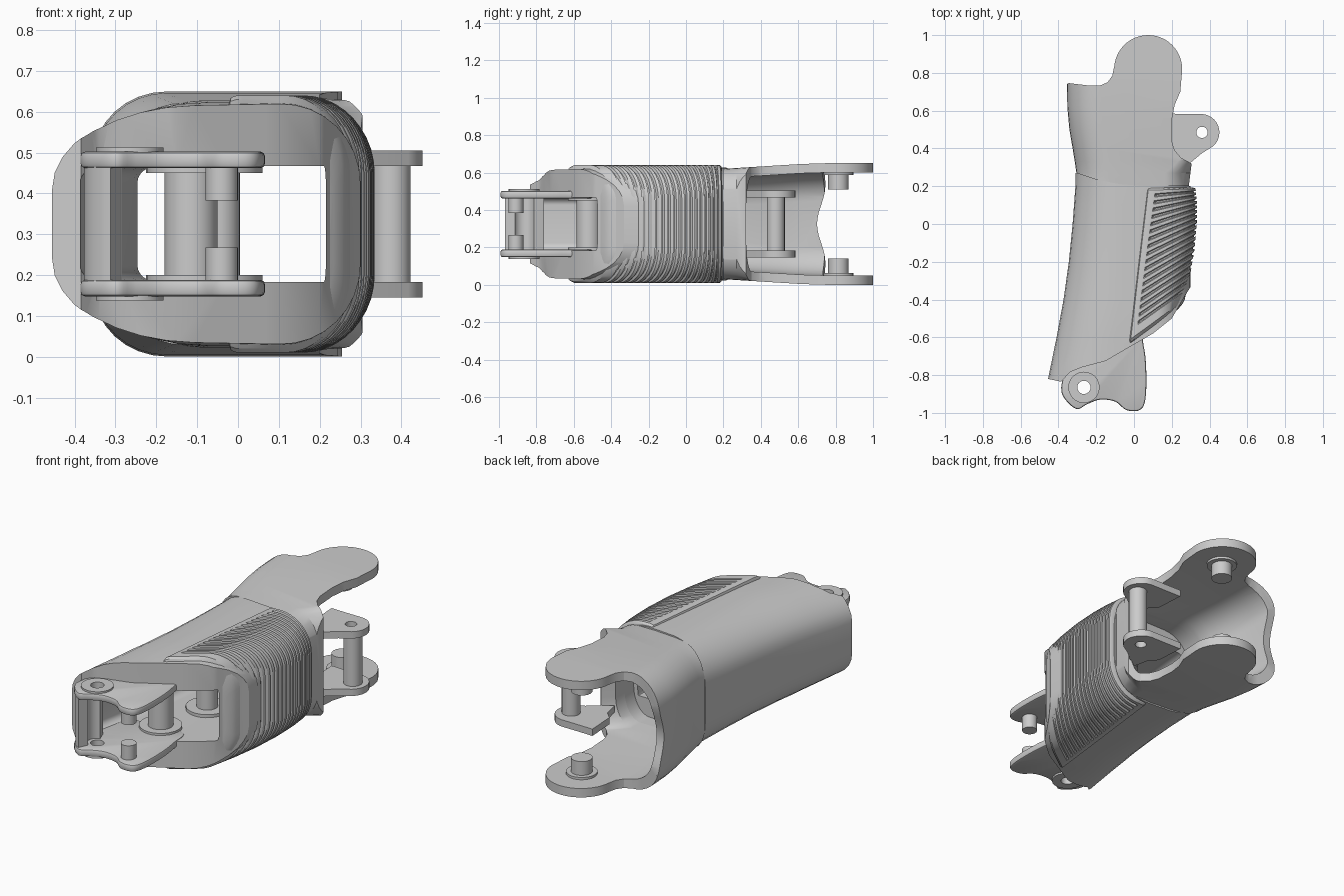
import bpy, bmesh
from math import sin, cos, pi, radians, hypot

if "Cube" in bpy.data.objects:
    bpy.data.objects.remove(bpy.data.objects["Cube"])

H = 0.65  # total height; everything mirrors about H / 2


def lerp_table(tab, v):
    if v <= tab[0][0]:
        return tab[0][1]
    for (a, p), (b, q) in zip(tab, tab[1:]):
        if v <= b:
            return p + (q - p) * (v - a) / (b - a)
    return tab[-1][1]


def spline(pts, n=5):
    out, m = [], len(pts)
    for i in range(m):
        p = [pts[(i + k) % m] for k in (-1, 0, 1, 2)]
        for s in range(n):
            t = s / n
            out.append(tuple(0.5 * (2 * b + (c - a) * t + (2 * a - 5 * b + 4 * c - d) * t * t
                                    + (3 * b - a - 3 * c + d) * t ** 3) for a, b, c, d in zip(*p)))
    return out


def arc(cx, cy, r, a0, a1, n=16):
    return [(cx + r * cos(radians(a0 + (a1 - a0) * i / n)),
             cy + r * sin(radians(a0 + (a1 - a0) * i / n))) for i in range(n + 1)]


def loft(name, rings):
    bm = bmesh.new()
    vs = [[bm.verts.new(p) for p in r] for r in rings]
    n = len(rings[0])
    for a, b in zip(vs, vs[1:]):
        for i in range(n):
            bm.faces.new((a[i], a[(i + 1) % n], b[(i + 1) % n], b[i]))
    bm.faces.new(vs[0])
    bm.faces.new(vs[-1])
    bmesh.ops.recalc_face_normals(bm, faces=bm.faces)
    me = bpy.data.meshes.new(name)
    bm.to_mesh(me)
    bm.free()
    ob = bpy.data.objects.new(name, me)
    bpy.context.collection.objects.link(ob)
    return ob


def prism(name, pts, z0, z1):
    return loft(name, [[(x, y, z) for x, y in pts] for z in (z0, z1)])


def disc(name, x, y, r, z0, z1):
    return prism(name, arc(x, y, r, 0, 345, 23), z0, z1)


def boolean(ob, cutter, op='DIFFERENCE'):
    m = ob.modifiers.new('cut', 'BOOLEAN')
    m.object, m.operation, m.solver = cutter, op, 'EXACT'
    bpy.context.view_layer.objects.active = ob
    bpy.ops.object.modifier_apply(modifier=m.name)


def section(y, x0, x1, z0, rl, rr, rz):
    """Rounded rectangle in x-z with separate left and right corner radii."""
    z1, pts = H - z0, []
    for cx, cz, rx, a in ((x1 - rr, z1 - rz, rr, 0), (x0 + rl, z1 - rz, rl, 90),
                          (x0 + rl, z0 + rz, rl, 180), (x1 - rr, z0 + rz, rr, 270)):
        for i in range(9):
            t = radians(a + i * 11.25)
            pts.append((cx + rx * cos(t), y, cz + rz * sin(t)))
    return pts


LEFT = [(-0.9, -0.475), (-0.82, -0.455), (-0.6, -0.41), (-0.4, -0.373), (-0.2, -0.345), (0, -0.325),
        (0.27, -0.305), (0.36, -0.318), (0.5, -0.342), (0.62, -0.353), (0.75, -0.355)]
left = lambda y: lerp_table(LEFT, y)

# Cavities: narrow front channel and wide rear opening
YS = [-1.05, -0.82, -0.6, -0.4, -0.2, 0, 0.16]
channel = loft('channel_cutter', [section(y, left(y) + 0.07, 0.215, 0.183, 0.05, 0.005, 0.04) for y in YS])
RIGHT = [(0.2, 0.30), (0.3, 0.31), (0.42, 0.55)]
LOW = [(0.2, 0.03), (0.6, 0.005), (0.7, 0)]
YU = [0.12, 0.2, 0.27, 0.33, 0.4, 0.5, 0.62, 0.75, 1.05]
rear = loft('rear_cutter', [section(y, left(y) + 0.045, lerp_table(RIGHT, y) - 0.06,
                                    lerp_table(LOW, y) + 0.05, 0.16, 0.1, 0.15) for y in YU])
cutters = [channel, rear]

# Main sleeve
SEAM = [(0.32, 0.2), (0.05, 0.2), (-0.08, 0.212), (-0.2, 0.235), (-0.32, 0.275)]
body_cut = prism('body_cutter', SEAM + [(-0.6, 0.28), (-0.6, -0.82), (-0.455, -0.82), (-0.385, -0.835),
                 (-0.34, -0.785), (-0.28, -0.76), (-0.15, -0.725), (-0.03, -0.655), (0.1, -0.58),
                 (0.2, -0.5), (0.27, -0.38), (0.32, -0.3)], -0.2, 0.9)
cutters.append(body_cut)
LOWB = [(-0.86, 0.04), (-0.5, 0.028), (0.2, 0.022)]
ROUND = [(-0.86, 0.34), (0.3, 0.22)]
sleeve = loft('sleeve', [section(y, left(y), 0.3, lerp_table(LOWB, y), lerp_table(ROUND, y), 0.2, 0.2)
                         for y in (-0.88, -0.82, -0.7, -0.6, -0.5, -0.4, -0.3, -0.2, -0.1, 0, 0.1, 0.2, 0.3)])
boolean(sleeve, body_cut, 'INTERSECT')

# Ribbed grip: fan of stations with grooves between ribs
RX = [(0, 0.325), (0.2, 0.335), (0.4, 0.333), (0.6, 0.322), (0.8, 0.298), (1, 0.262)]


def grip_ring(t, groove, inset):
    lx, ly = 0.065 - 0.095 * t, 0.195 - 0.84 * t
    rx, ry = lerp_table(RX, t), 0.195 - 0.4 * t - 0.225 * t * t
    s = hypot(rx - lx, ry - ly)
    ux, uy = (rx - lx) / s, (ry - ly) / s
    top, end, d = H - 0.01 - inset, s - inset, groove
    half = [(0, top - 0.03), (0.012, top - 0.005), (0.03, top), (0.05, top), (0.06, top - d)]
    r = 0.19
    for i in range(11):
        a = pi / 2 * (1 - i / 10)
        half.append((end - r + (r - d) * cos(a), top - r + (r - d) * sin(a)))
    half += [(p, H - z) for p, z in reversed(half)]
    return [(lx + ux * p, ly + uy * p, z) for p, z in half]


rings = [grip_ring(0, 0, 0.03), grip_ring(0.008, 0, 0.008), grip_ring(0.02, 0, 0)]
RIBS = 18
for i in range(RIBS):
    for f, g in ((0.1, 0), (0.25, 0.012), (0.45, 0.012), (0.6, 0)):
        rings.append(grip_ring(0.04 + 0.88 * (i + f) / RIBS, g, 0))
rings += [grip_ring(0.965, 0, 0), grip_ring(0.985, 0, 0.01), grip_ring(1, 0, 0.035)]
grip = loft('ribbed_grip', rings)
for ob in (sleeve, grip):
    boolean(ob, channel)
    boolean(ob, rear)

# Rear fork: flared shell ending in two round ears
outline = list(reversed(SEAM))[:-1] + [(0.29, 0.2), (0.305, 0.32), (0.25, 0.35), (0.215, 0.39), (0.2, 0.44),
          (0.2, 0.55), (0.215, 0.63), (0.245, 0.7)] + arc(0.075, 0.82, 0.18, -8, 175, 24) + \
         [(-0.115, 0.785), (-0.14, 0.75), (-0.18, 0.733), (-0.23, 0.732), (-0.355, 0.747), (-0.6, 0.76), (-0.6, 0.27)]
fork_cut = prism('fork_cutter', outline, -0.2, 0.9)
fork = loft('rear_fork', [section(y, left(y), lerp_table(RIGHT, y), lerp_table(LOW, y), 0.18, 0.14, 0.17)
                          for y in [0.18] + YU[1:]])
boolean(fork, fork_cut, 'INTERSECT')
boolean(fork, rear)
# Scalloped end of the back wall
wave = [(0.12 + 0.41 * i / 20, 0.745 - 0.022 * (1 - cos(2 * pi * i / 20))) for i in range(21)]
wave = [(0.12, 0.8)] + wave + [(0.53, 0.8)]
scallop = loft('scallop_cutter', [[(x, y, z) for z, y in wave] for x in (-0.5, -0.2)])
boolean(fork, scallop)
cutters += [fork_cut, scallop]

# Outline shapes of the side bracket and front hinge plates
bracket = [(0.17, 0.585), (0.24, 0.583)] + arc(0.355, 0.485, 0.097, 85, -50, 16) + \
          [(0.36, 0.375), (0.3, 0.325), (0.24, 0.29), (0.22, 0.38), (0.18, 0.42)]
hinge = spline([(-0.33, -0.55), (0.0, -0.5), (0.05, -0.64), (0.065, -0.78), (0.06, -0.93), (0.03, -0.985),
                (-0.04, -0.985), (-0.1, -0.94), (-0.18, -0.93), (-0.25, -0.955), (-0.3, -0.98),
                (-0.355, -0.94), (-0.385, -0.88), (-0.37, -0.78)])
bracket_hole = disc('bracket_hole_cutter', 0.36, 0.485, 0.03, -0.1, 0.8)
hinge_hole = disc('hinge_hole_cutter', -0.265, -0.865, 0.035, -0.1, 0.8)
cutters += [bracket_hole, hinge_hole]

# Parts mirrored between the lower and upper side
for side in ('lower', 'upper'):
    def span(a, b):
        return (a, b) if side == 'lower' else (H - b, H - a)

    plate = prism(side + '_side_bracket', bracket, *span(0.145, 0.183))
    boolean(plate, bracket_hole)
    plate = prism(side + '_hinge_plate', hinge, *span(0.148, 0.188))
    bev = plate.modifiers.new('soft_edge', 'BEVEL')
    bev.width, bev.segments, bev.limit_method, bev.angle_limit = 0.01, 2, 'ANGLE', radians(60)
    bpy.context.view_layer.objects.active = plate
    bpy.ops.object.modifier_apply(modifier=bev.name)
    boss = disc(side + '_hinge_boss', -0.265, -0.865, 0.083, *span(0.138, 0.18))
    for ob in (plate, boss):
        boolean(ob, hinge_hole)
    disc(side + '_hinge_pin', -0.04, -0.91, 0.04, *span(0.18, 0.267))
    disc(side + '_fork_pin', 0.075, 0.815, 0.055, *span(0.04, 0.14))
    disc(side + '_fork_pin_collar', 0.075, 0.815, 0.08, *span(0.04, 0.063))
    for k, (x, y) in enumerate(((-0.115, -0.52), (-0.05, -0.2))):
        disc(f'{side}_pillar_flange_{k}', x, y, 0.11, *span(0.178, 0.2))

# Pillars, curved hinge wall and bracket pin between the plates
disc('front_pillar', -0.115, -0.52, 0.065, 0.18, H - 0.18)
disc('inner_pillar', -0.05, -0.2, 0.055, 0.18, H - 0.18)
prism('hinge_wall', arc(-0.265, -0.865, 0.112, 110, 245) + arc(-0.265, -0.865, 0.055, 245, 110), 0.16, H - 0.16)
pin = disc('bracket_pin', 0.375, 0.48, 0.048, 0.175, H - 0.175)
boolean(pin, bracket_hole)

# Clean up helpers and smooth shade
for c in cutters:
    bpy.data.objects.remove(c, do_unlink=True)
bpy.ops.object.select_all(action='SELECT')
bpy.context.view_layer.objects.active = sleeve
bpy.ops.object.shade_smooth_by_angle(angle=radians(30))
